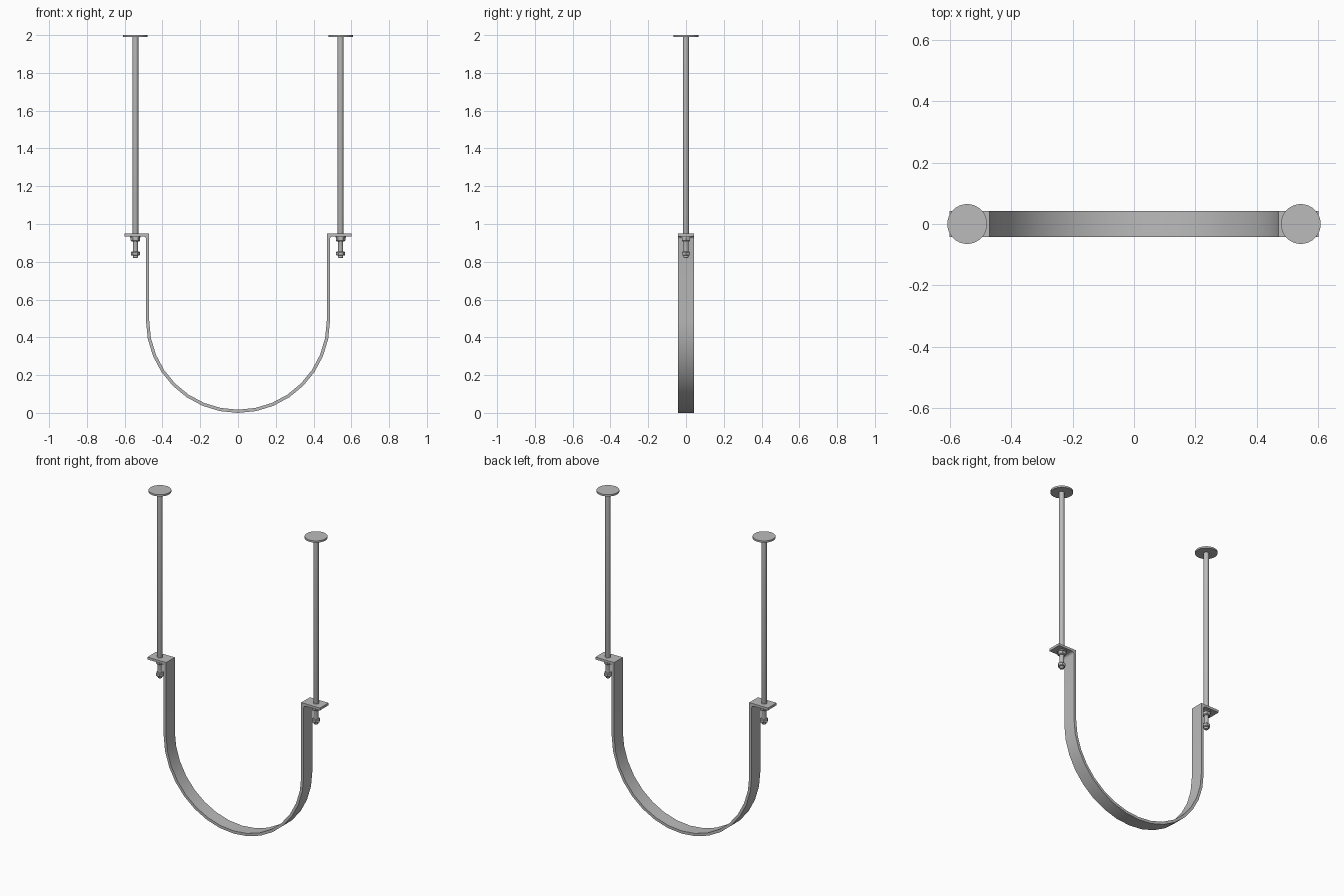
import bpy
import bmesh
from math import sin, cos, pi, radians

cube = bpy.data.objects.get("Cube")
if cube:
    bpy.data.objects.remove(cube, do_unlink=True)

# One plain steel colour for every part
steel = bpy.data.materials.new("grey steel")
steel.use_nodes = True
grey = (0.5, 0.5, 0.5, 1)
steel.diffuse_color = grey
steel.node_tree.nodes["Principled BSDF"].inputs["Base Color"].default_value = grey

R_OUT, R_IN, ARC_Z = 0.487, 0.47, 0.487
TOP, UNDER, TIP = 0.95, 0.935, 0.6
HALF_WIDTH = 0.043
ROD_X = 0.543


def finish(name, bm, smooth=True):
    bmesh.ops.recalc_face_normals(bm, faces=bm.faces)
    mesh = bpy.data.meshes.new(name)
    bm.to_mesh(mesh)
    bm.free()
    mesh.materials.append(steel)
    obj = bpy.data.objects.new(name, mesh)
    bpy.context.collection.objects.link(obj)
    if smooth:
        bpy.ops.object.select_all(action="DESELECT")
        obj.select_set(True)
        bpy.context.view_layer.objects.active = obj
        bpy.ops.object.shade_smooth_by_angle(angle=radians(30))
    return obj


def lathe(name, x, profile, sides, smooth=True):
    """Closed turned part from (radius, height) pairs."""
    bm = bmesh.new()
    rings = []
    for r, z in profile:
        rings.append([bm.verts.new((x + r * cos(2 * pi * i / sides),
                                    r * sin(2 * pi * i / sides), z))
                      for i in range(sides)])
    for a, b in zip(rings, rings[1:]):
        for i in range(sides):
            j = (i + 1) % sides
            bm.faces.new((a[i], a[j], b[j], b[i]))
    bm.faces.new(rings[0])
    bm.faces.new(rings[-1])
    return finish(name, bm, smooth)


# Strap: paired inner and outer edges of half the profile, mirrored in x
def arc(radius):
    return [(radius * sin(pi / 2 * i / 8), ARC_Z - radius * cos(pi / 2 * i / 8))
            for i in range(9)]


FILLET = 0.015
bend = [(R_OUT + FILLET * (1 - cos(a)), UNDER - FILLET * (1 - sin(a)))
        for a in (0, pi / 8, pi / 4, 3 * pi / 8, pi / 2)]
inner_bend = [(R_IN, UNDER - FILLET), (R_IN, UNDER), (R_IN, TOP),
              (R_OUT, TOP), (R_OUT + FILLET, TOP)]
outer = arc(R_OUT) + bend + [(TIP, UNDER)]
inner = arc(R_IN) + inner_bend + [(TIP, TOP)]
outer = [(-x, z) for x, z in outer[:0:-1]] + outer
inner = [(-x, z) for x, z in inner[:0:-1]] + inner

bm = bmesh.new()
rows = [[bm.verts.new((x, y, z)) for x, z in edge]
        for edge, y in ((outer, -HALF_WIDTH), (inner, -HALF_WIDTH),
                        (inner, HALF_WIDTH), (outer, HALF_WIDTH))]
for k in range(4):
    a, b = rows[k], rows[(k + 1) % 4]
    for i in range(len(a) - 1):
        bm.faces.new((a[i], a[i + 1], b[i + 1], b[i]))
for end in (0, -1):
    bm.faces.new([row[end] for row in rows])
finish("hanger_strap", bm)

# Hanging rod, ceiling plate and fastenings on each side
for side, x in (("left", ROD_X), ("right", -ROD_X)):
    lathe(side + "_ceiling_plate", x, [(0.065, 1.989), (0.065, 2.0)], 32)
    lathe(side + "_hanging_rod", x,
          [(0.011, 0.82), (0.014, 0.825), (0.014, 0.925), (0.016, 0.93),
           (0.016, 1.99)], 16)
    lathe(side + "_washer", x, [(0.028, 0.929), (0.028, UNDER)], 20)
    lathe(side + "_upper_nut", x,
          [(0.02, 0.908), (0.025, 0.913), (0.025, 0.93)], 6, False)
    lathe(side + "_lower_nut", x,
          [(0.02, 0.832), (0.024, 0.836), (0.024, 0.85), (0.02, 0.854)], 6, False)
